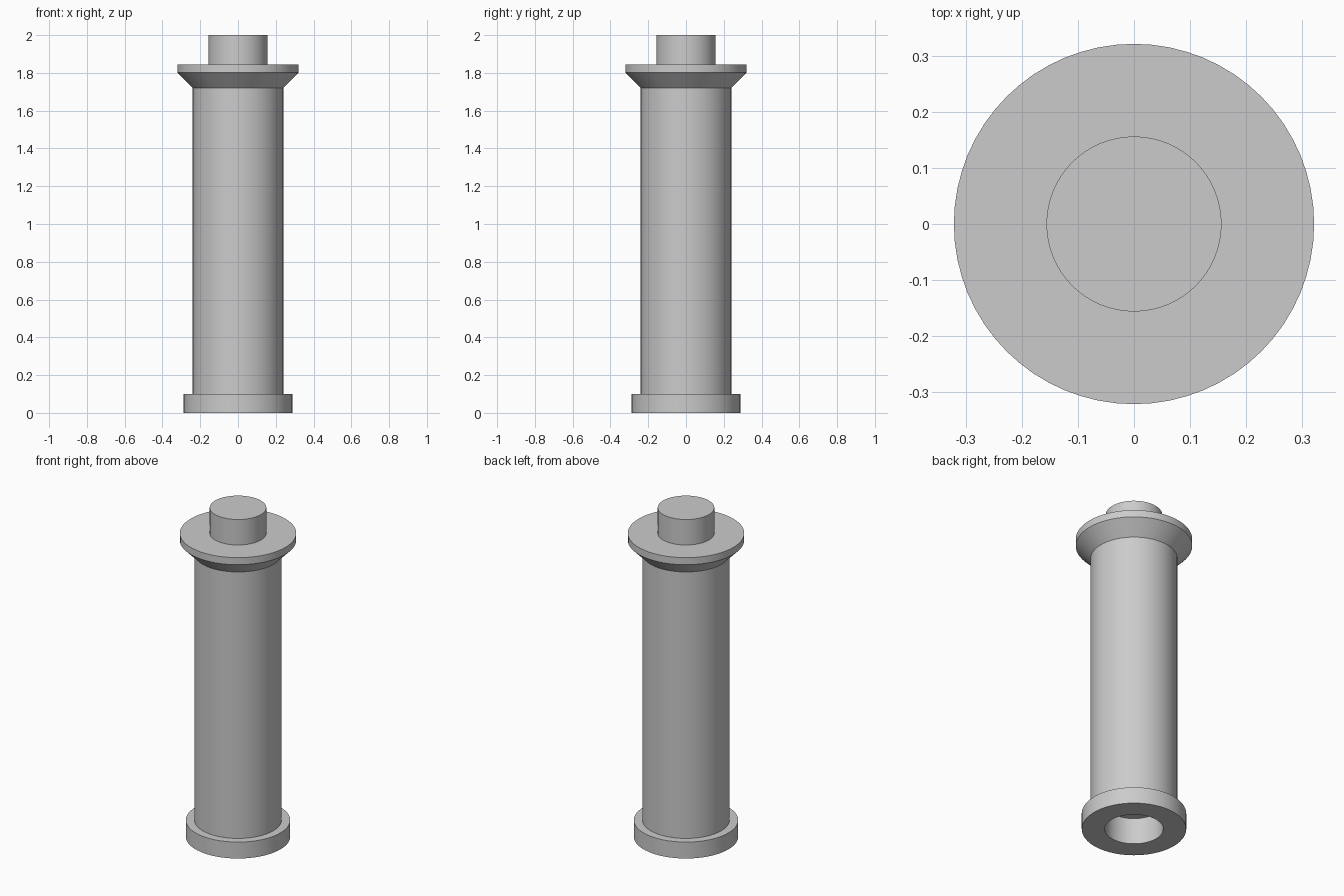
import bpy
import bmesh
from math import cos, sin, tau, radians

SIDES = 64

old = bpy.data.objects.get("Cube")
if old:
    bpy.data.objects.remove(old, do_unlink=True)

grey = bpy.data.materials.new("plain grey")
grey.use_nodes = True
colour = (0.6, 0.6, 0.6, 1)
grey.diffuse_color = colour
grey.node_tree.nodes["Principled BSDF"].inputs["Base Color"].default_value = colour


def lathe(name, profile):
    """Revolve a (radius, height) profile about z and cap both ends."""
    bm = bmesh.new()
    rings = []
    for r, z in profile:
        rings.append([bm.verts.new((r * cos(tau * i / SIDES), r * sin(tau * i / SIDES), z))
                      for i in range(SIDES)])
    for low, high in zip(rings, rings[1:]):
        for i in range(SIDES):
            j = (i + 1) % SIDES
            bm.faces.new((low[i], low[j], high[j], high[i]))
    bm.faces.new(rings[0])
    bm.faces.new(rings[-1])
    bmesh.ops.recalc_face_normals(bm, faces=bm.faces)
    mesh = bpy.data.meshes.new(name)
    bm.to_mesh(mesh)
    bm.free()
    mesh.materials.append(grey)
    obj = bpy.data.objects.new(name, mesh)
    bpy.context.collection.objects.link(obj)
    bpy.ops.object.select_all(action='DESELECT')
    obj.select_set(True)
    bpy.context.view_layer.objects.active = obj
    bpy.ops.object.shade_smooth_by_angle(angle=radians(30))
    return obj


# One solid turned post: socket, foot, shaft, flared collar, peg
lathe("post", [
    (0.161, 0.16),   # socket ceiling
    (0.161, 0.0),    # socket mouth
    (0.288, 0.0),    # foot
    (0.288, 0.10),
    (0.24, 0.10),    # shaft
    (0.24, 1.72),
    (0.321, 1.802),  # flared collar
    (0.321, 1.845),
    (0.156, 1.845),  # peg
    (0.156, 2.0),
])
